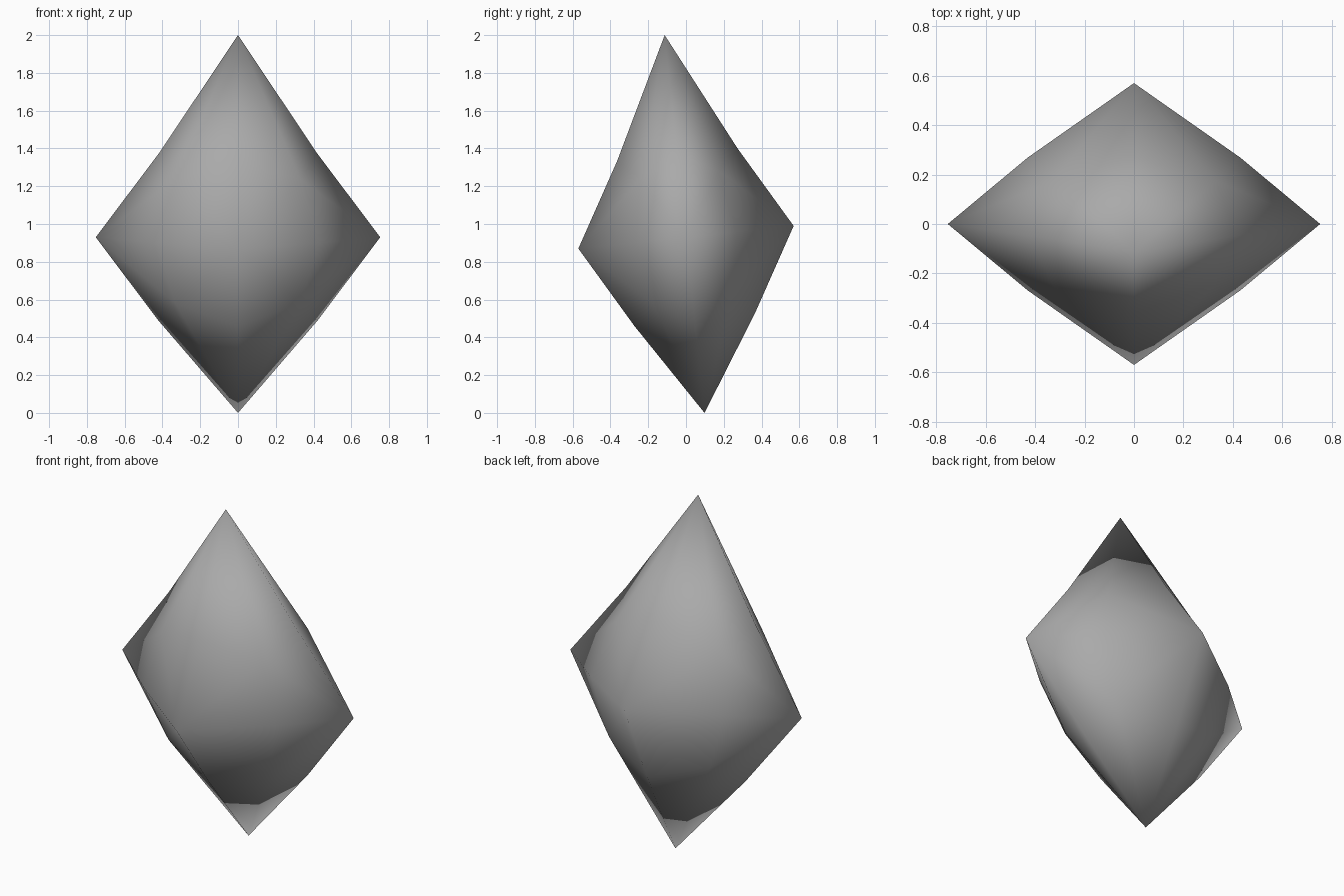
import bpy, bmesh
from mathutils import Matrix, Vector

cube = bpy.data.objects.get("Cube")
if cube:
    bpy.data.objects.remove(cube, do_unlink=True)

# Single stone colour
stone = bpy.data.materials.new("grey_stone")
stone.use_nodes = True
colour = (0.4, 0.4, 0.4, 1)
stone.diffuse_color = colour
stone.node_tree.nodes["Principled BSDF"].inputs["Base Color"].default_value = colour

# Gem proportions: tips, edge points and bulged face centres of one octant
SIDE, FRONT, TOP, BOTTOM = 0.753, 0.573, 1.076, 0.935
EDGE_XY = (0.43, 0.27, 0)
EDGE_XZ = (0.42, 0, 0.445)
EDGE_YZ = (0, 0.32, 0.44)
CENTRE = (0.33, 0.21, 0.33)

bm = bmesh.new()
points = {}


def vert(co, signs):
    key = tuple(round(c * s, 4) + 0.0 for c, s in zip(co, signs))
    if key not in points:
        points[key] = bm.verts.new(key)
    return points[key]


# Three quads meet at the centre of each octant
for sx in (-1, 1):
    for sy in (-1, 1):
        for sz in (-1, 1):
            tip = (0, 0, TOP if sz > 0 else BOTTOM)
            for quad in (((SIDE, 0, 0), EDGE_XY, CENTRE, EDGE_XZ),
                         ((0, FRONT, 0), EDGE_YZ, CENTRE, EDGE_XY),
                         (tip, EDGE_XZ, CENTRE, EDGE_YZ)):
                bm.faces.new([vert(p, (sx, sy, sz)) for p in quad])

bmesh.ops.recalc_face_normals(bm, faces=bm.faces[:])
for face in bm.faces:
    face.smooth = True

# Lean the gem forward and stand it on its lower tip
bm.transform(Matrix.Rotation(0.105, 4, "X"))
low = min(v.co.z for v in bm.verts)
bmesh.ops.translate(bm, verts=bm.verts[:], vec=Vector((0, 0, -low)))

mesh = bpy.data.meshes.new("gem_stone")
bm.to_mesh(mesh)
bm.free()
mesh.materials.append(stone)
bpy.context.collection.objects.link(bpy.data.objects.new("gem_stone", mesh))
